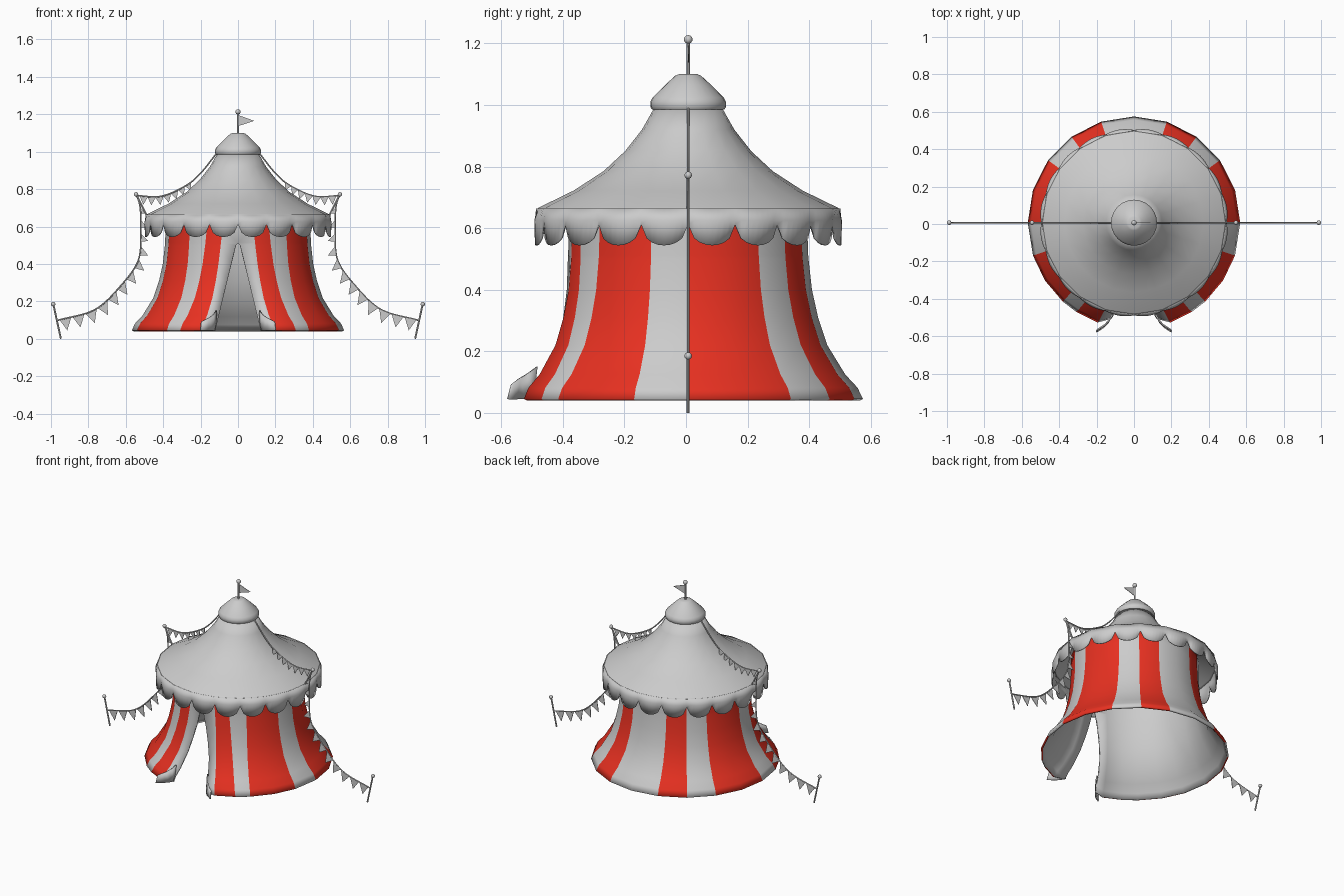
import bpy, bmesh, math
from mathutils import Vector

if "Cube" in bpy.data.objects:
    bpy.data.objects.remove(bpy.data.objects["Cube"])

CY = 0.007          # tent axis
SIDES = 20


def material(name, rgb):
    m = bpy.data.materials.new(name)
    m.diffuse_color = (*rgb, 1)
    m.use_nodes = True
    m.node_tree.nodes["Principled BSDF"].inputs["Base Color"].default_value = m.diffuse_color
    return m


def finish(ob, angle=35):
    bpy.ops.object.select_all(action='DESELECT')
    ob.select_set(True)
    bpy.context.view_layer.objects.active = ob
    if ob.type == 'CURVE':
        bpy.ops.object.convert(target='MESH')
        ob = bpy.context.object
    bpy.ops.object.shade_smooth_by_angle(angle=math.radians(angle))
    return ob


def mesh_object(name, verts, faces, loc=(0, CY, 0)):
    me = bpy.data.meshes.new(name)
    me.from_pydata(verts, [], faces)
    ob = bpy.data.objects.new(name, me)
    ob.location = loc
    bpy.context.collection.objects.link(ob)
    return ob


def grid_faces(rows, cols, wrap=False):
    n = cols if wrap else cols - 1
    return [(r * cols + c, r * cols + (c + 1) % cols,
             (r + 1) * cols + (c + 1) % cols, (r + 1) * cols + c)
            for r in range(rows - 1) for c in range(n)]


def polar(r, a, z):
    return (r * math.sin(a), -r * math.cos(a), z)


def lathe(name, profile, sides=SIDES, cap=False):
    verts = [polar(r, math.tau * k / sides, z) for r, z in profile for k in range(sides)]
    faces = grid_faces(len(profile), sides, True)
    if cap:
        last = (len(profile) - 1) * sides
        faces.append(tuple(range(last, last + sides)))
        faces.append(tuple(reversed(range(sides))))
    return mesh_object(name, verts, faces)


def solidify(ob, t):
    m = ob.modifiers.new("thickness", 'SOLIDIFY')
    m.thickness, m.offset = t, -1
    return m


def mirror(ob):
    m = ob.modifiers.new("mirror", 'MIRROR')
    m.merge_threshold = 0.001


def tube(name, pts, radius):
    cu = bpy.data.curves.new(name, 'CURVE')
    cu.dimensions = '3D'
    cu.bevel_depth, cu.bevel_resolution, cu.use_fill_caps = radius, 2, True
    sp = cu.splines.new('POLY')
    sp.points.add(len(pts) - 1)
    for p, q in zip(sp.points, pts):
        p.co = (q[0], CY, q[1], 1)
    ob = bpy.data.objects.new(name, cu)
    bpy.context.collection.objects.link(ob)
    return finish(ob)


def ball(name, x, z, r):
    bpy.ops.mesh.primitive_uv_sphere_add(segments=16, ring_count=10, radius=r, location=(x, CY, z))
    bpy.context.object.name = name
    finish(bpy.context.object)


def smooth_path(ctrl, steps=8):
    p = [Vector(c) for c in ctrl]
    p = [2 * p[0] - p[1]] + p + [2 * p[-1] - p[-2]]
    out = []
    for a, b, c, d in zip(p, p[1:], p[2:], p[3:]):
        for i in range(steps):
            t = i / steps
            out.append(0.5 * (2 * b + (c - a) * t + (2 * a - 5 * b + 4 * c - d) * t * t
                              + (3 * b - a - 3 * c + d) * t ** 3))
    return out + [p[-2]]


def at_length(path, s):
    for a, b in zip(path, path[1:]):
        d = (b - a).length
        if s <= d:
            return a.lerp(b, s / d), (b - a).normalized()
        s -= d
    return path[-1], (path[-1] - path[-2]).normalized()


# Striped wall: right half, mirrored, with the doorway cut into its front
red = material("red_cloth", (0.8, 0.03, 0.015))
grey = material("pale_cloth", (0.8, 0.8, 0.8))
rows = [(.045, .568), (.082, .55), (.125, .51), (.22, .452), (.31, .422), (.4, .402),
        (.5, .391), (.512, .39), (.6, .387), (.695, .387)]
low = [20, 33, 42, 57, 72, 90, 108, 126, 144, 162, 180]
high = [11, 24, 42, 57, 72, 90, 108, 126, 144, 162, 180]
is_red = [0, 1, 0, 1, 1, 0, 1, 1, 0, 1, 0]
verts = []
for z, r in rows:
    t = (z - .045) / .65
    door = .012 + (.5 - z) * .24 if z <= .5 else 0
    pull = 1 - .07 * max(0, (.5 - z) / .455)
    verts.append(polar(r * pull, math.asin(door / (r * pull)), z))
    verts += [polar(r, math.radians(a + (b - a) * t), z) for a, b in zip(low, high)]
wall = mesh_object("striped_wall", verts, grid_faces(len(rows), 12))
wall.data.materials.append(red)
wall.data.materials.append(grey)
for i, f in enumerate(wall.data.polygons):
    f.material_index = 0 if is_red[i % 11] else 1
mirror(wall)
solidify(wall, .012).material_offset = 1
finish(wall)

# Door flaps curled outward at the foot of the doorway
plan = [(.118, -.505, .15), (.135, -.535, .128), (.16, -.562, .112), (.2, -.588, .092)]
verts = [(x, y, .045) for x, y, h in plan] + [(x - .006, y + .012, h) for x, y, h in plan]
flap = mesh_object("door_flaps", verts, grid_faces(2, 4))
mirror(flap)
solidify(flap, .008)
finish(flap)

# Sweeping roof
roof = lathe("roof", [(.494, .66), (.485, .667), (.372, .722), (.275, .785), (.205, .85),
                      (.15, .92), (.105, 1.0)])
solidify(roof, .008)
finish(roof)

# Scalloped valance, one lobe per roof side
N = 8
top, mid, bottom = [], [], []
for k in range(SIDES):
    a, b = (Vector(polar(1, math.tau * j / SIDES, 0)) for j in (k, k + 1))
    for i in range(N):
        t = i / N
        d = a.lerp(b, t)
        drop = .612 - .068 * math.sqrt(1 - (2 * t - 1) ** 2)
        puff = .014 * math.sin(math.pi * t)
        top.append((d.x * .494, d.y * .494, .664))
        mid.append((d.x * (.496 + puff), d.y * (.496 + puff), .625))
        bottom.append((d.x * (.494 + puff), d.y * (.494 + puff), drop))
valance = mesh_object("scalloped_valance", bottom + mid + top, grid_faces(3, SIDES * N, True))
solidify(valance, .007)
finish(valance)

# Crown cap, mast, finial and pennant
finish(lathe("crown_cap", [(.1, .988), (.118, .986), (.123, .994), (.123, 1.01), (.115, 1.025),
                           (.075, 1.065), (.042, 1.095), (.03, 1.1)], 24, True))
tube("mast", [(0, 1.09), (0, 1.21)], .006)
ball("mast_ball", 0, 1.213, .014)
pennant = mesh_object("pennant", [(.004, 0, 1.195), (.004, 0, 1.138), (.087, 0, 1.165)], [(0, 1, 2)])
solidify(pennant, .003)


# Bunting lines with triangular flags, and the poles that carry them
def bunting(name, ctrl, start, end, count, w0, w1, side):
    path = smooth_path([(side * x, z) for x, z in ctrl])
    tube(name + "_rope", path, .004)
    length = sum((b - a).length for a, b in zip(path, path[1:]))
    verts, faces = [], []
    for i in range(count):
        u = i / (count - 1)
        w = w0 + (w1 - w0) * math.sin(math.pi * min(u, .8) / 1.6)
        p, d = at_length(path, length * (start + (end - start) * u))
        n = Vector((d.y, -d.x)) * side
        n = (n + Vector((0, -.5))).normalized()
        tip = p + n * w
        n0 = len(verts)
        for q in (p - d * w / 2, p + d * w / 2, tip):
            verts.append((q.x, 0, q.y))
        faces.append((n0, n0 + 1, n0 + 2))
    solidify(mesh_object(name + "_flags", verts, faces), .003)


for side, tag in ((-1, "left"), (1, "right")):
    tube(tag + "_eave_pole", [(side * .478, .64), (side * .545, .772)], .005)
    ball(tag + "_eave_ball", side * .545, .772, .012)
    tube(tag + "_ground_stake", [(side * .947, 0), (side * .987, .183)], .005)
    ball(tag + "_stake_ball", side * .988, .185, .012)
    bunting(tag + "_upper_bunting",
            [(.108, 1.0), (.2, .885), (.28, .818), (.41, .762), (.54, .765)],
            .45, .93, 7, .038, .046, side)
    bunting(tag + "_lower_bunting",
            [(.54, .765), (.523, .7), (.52, .58), (.533, .42), (.63, .28), (.767, .155), (.967, .098)],
            .09, .95, 12, .034, .065, side)
